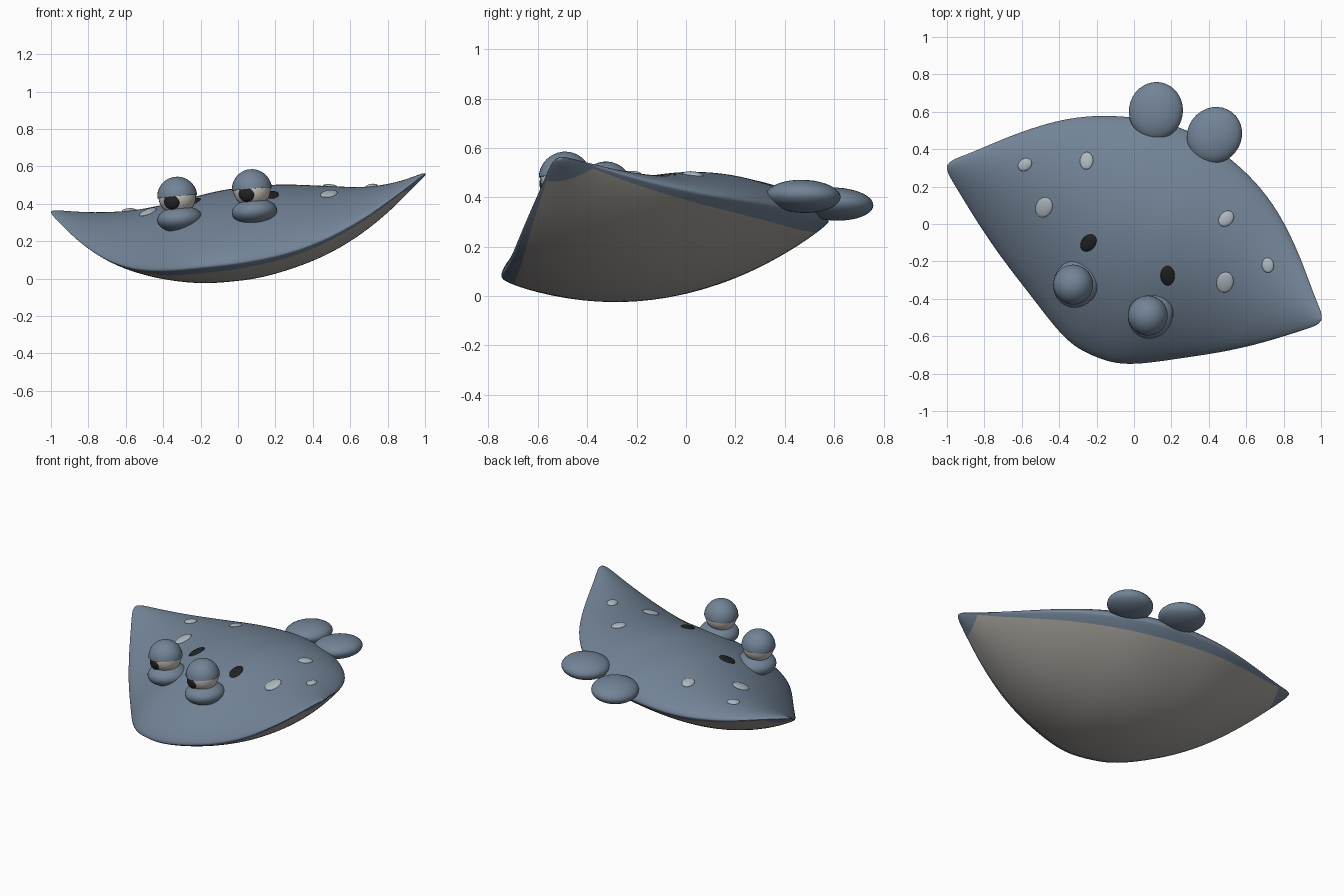
import bpy, bmesh, math
from mathutils import Matrix, Vector
from mathutils.bvhtree import BVHTree

if "Cube" in bpy.data.objects:
    bpy.data.objects.remove(bpy.data.objects["Cube"])

# The whole animal is modelled symmetric, then turned and rolled by this pose
POSE = (Matrix.Translation((0.039, -0.121, 0.0)) @ Matrix.Rotation(math.radians(-22.5), 4, 'Z')
        @ Matrix.Rotation(math.radians(-5.3), 4, 'Y'))


def material(name, rgb):
    m = bpy.data.materials.new(name)
    m.diffuse_color = (*rgb, 1)
    m.use_nodes = True
    m.node_tree.nodes["Principled BSDF"].inputs["Base Color"].default_value = m.diffuse_color
    return m


BLUE = material("blue_skin", (0.17, 0.23, 0.31))
BELLY = material("pale_belly", (0.40, 0.38, 0.35))
SPOT = material("pale_spot", (0.42, 0.48, 0.53))
WHITE = material("eye_white", (0.60, 0.57, 0.52))
DARK = material("dark", (0.015, 0.016, 0.018))


def finish(bm, name, *mats):
    bmesh.ops.recalc_face_normals(bm, faces=bm.faces)
    for f in bm.faces:
        f.smooth = True
    me = bpy.data.meshes.new(name)
    bm.to_mesh(me)
    bm.free()
    for m in mats:
        me.materials.append(m)
    ob = bpy.data.objects.new(name, me)
    bpy.context.collection.objects.link(ob)
    ob.matrix_world = POSE
    return ob


def ellipsoid(name, loc, radii, mat, rot=Matrix(), half=False):
    bm = bmesh.new()
    bmesh.ops.create_uvsphere(bm, u_segments=32, v_segments=20, radius=1)
    if half:
        bmesh.ops.bisect_plane(bm, geom=bm.verts[:] + bm.edges[:] + bm.faces[:],
                               plane_co=(0, 0, 0), plane_no=(0, 0, 1), clear_inner=True)
        bmesh.ops.holes_fill(bm, edges=[e for e in bm.edges if e.is_boundary])
    bm.transform(Matrix.Translation(loc) @ rot @ Matrix.Diagonal((*radii, 1)))
    ob = finish(bm, name, mat)
    if half:
        ob.data.set_sharp_from_angle(angle=math.radians(50))
    return ob


# Body: chordwise sections lofted from wing tip to wing tip
# x, front y, front z, back y, back z, hump height, belly depth
half = [(0, -.645, .06, .675, .33, .28, .19), (.12, -.638, .06, .665, .335, .28, .19),
        (.25, -.585, .065, .635, .34, .26, .175), (.45, -.465, .09, .57, .345, .215, .14),
        (.65, -.35, .155, .455, .355, .155, .095), (.85, -.21, .27, .275, .39, .09, .05),
        (1.0, -.09, .385, .11, .44, .035, .02), (1.09, -.02, .46, .03, .465, .01, .01)]
stations = [(-s[0], *s[1:]) for s in half[:0:-1]] + half
N = 14


def section(bm, s):
    x, yf, zf, yb, zb, h, d = s
    ring = []
    for i in range(2 * N):
        k = i if i <= N else 2 * N - i
        t = (1 - math.cos(math.pi * k / N)) / 2
        bulge = math.sin(math.pi * t) if 0 < k < N else 0
        z = zf + (zb - zf) * t + (h * bulge ** .65 if i <= N else -d * bulge ** .8)
        ring.append(bm.verts.new((x, yf + (yb - yf) * t, z)))
    return ring


bm = bmesh.new()
rings = [section(bm, s) for s in stations]
for a, b in zip(rings, rings[1:]):
    for i in range(2 * N):
        j = (i + 1) % (2 * N)
        f = bm.faces.new((a[i], a[j], b[j], b[i]))
        inner = N + 2 <= i < 2 * N - 2
        tip = max(abs(v.co.x) for v in f.verts) > 1.0
        f.material_index = 1 if inner and not tip else 0
bm.faces.new(rings[0])
bm.faces.new(rings[-1])
body = finish(bm, "body", BLUE, BELLY)
sub = body.modifiers.new("smooth", 'SUBSURF')
sub.levels = sub.render_levels = 2

bpy.context.view_layer.update()
tree = BVHTree.FromObject(body, bpy.context.evaluated_depsgraph_get())


def surface_spot(name, x, y, rx, ry, mat, spin):
    loc, nor, _, _ = tree.ray_cast(Vector((x, y, 3)), Vector((0, 0, -1)))
    rot = nor.to_track_quat('Z', 'Y').to_matrix().to_4x4() @ Matrix.Rotation(spin, 4, 'Z')
    ellipsoid(name, loc, (rx, ry, .013), mat, rot)


for side, s in (("left", -1), ("right", 1)):
    # Eyes: mound, ball, upper lid and pupil
    c = Vector((s * .217, -.327, .46))
    ellipsoid(side + "_eye_mound", c + Vector((0, .01, -.12)), (.12, .13, .07), BLUE)
    ellipsoid(side + "_eyeball", c, (.1, .1, .1), WHITE)
    ellipsoid(side + "_eyelid", c, (.107, .107, .107), BLUE, half=True)
    ellipsoid(side + "_pupil", c + Vector((0, -.078, -.022)), (.046, .028, .046), DARK)
    # Rounded tail lobes
    ellipsoid(side + "_tail_lobe", (s * .17, .70, .39), (.145, .155, .066), BLUE,
              Matrix.Rotation(-s * .25, 4, 'Z'))
    # Back markings
    surface_spot(side + "_spiracle", s * .23, -.09, .038, .055, DARK, -s * .1)
    surface_spot(side + "_spot_large", s * .526, -.005, .045, .058, SPOT, -s * .2)
    surface_spot(side + "_spot_outer", s * .706, .167, .032, .04, SPOT, s * .7)
    surface_spot(side + "_spot_rear", s * .406, .312, .036, .047, SPOT, s * .6)
